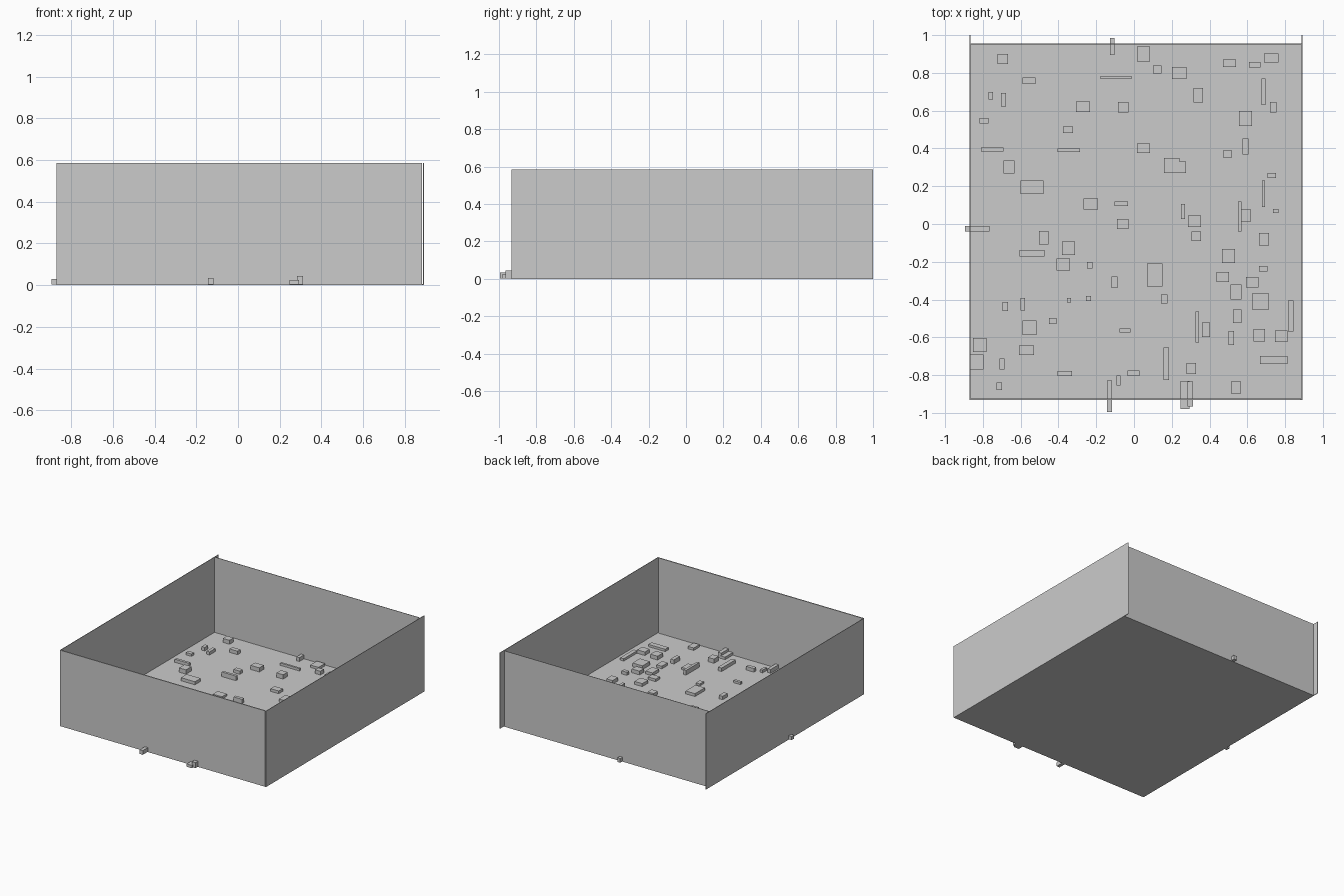
import bpy, random

random.seed(7)


def box(name, x0, x1, y0, y1, z0, z1):
    """Axis-aligned box given by its limits."""
    v = [(x, y, z) for x in (x0, x1) for y in (y0, y1) for z in (z0, z1)]
    f = [(0, 1, 3, 2), (4, 6, 7, 5), (0, 4, 5, 1), (2, 3, 7, 6), (0, 2, 6, 4), (1, 5, 7, 3)]
    me = bpy.data.meshes.new(name)
    me.from_pydata(v, [], f)
    ob = bpy.data.objects.new(name, me)
    bpy.context.collection.objects.link(ob)
    return ob


L, R, F, B, H = -0.87, 0.892, -0.932, 0.955, 0.586
T = 0.004

# Floor and the four thin walls (side walls run past the back wall)
box("floor", L, R, F, B, 0, 0.005)
box("left_wall", L, L + T, F, 1.0, 0, H)
box("right_wall", R - T, R, F, 1.0, 0, H)
box("front_wall", L, R - 0.009, F, F + 0.008, 0, H)
box("back_wall", L, R - 0.009, B - T, B, 0, H)

# Main debris blocks: centre x, centre y, width, depth
blocks = [
    (-.83, -.026, .13, .03), (-.13, -.912, .026, .165), (.27, -.905, .045, .15),
    (.297, -.90, .03, .13), (-.115, .94, .025, .09), (-.817, -.64, .07, .075),
    (-.832, -.73, .07, .08), (.67, -.41, .085, .09), (.74, -.72, .145, .04),
    (.78, -.595, .065, .06), (.83, -.487, .03, .165), (.54, -.865, .05, .07),
    (.17, -.74, .03, .17), (.335, -.545, .02, .165), (-.57, -.668, .08, .05),
    (.11, -.27, .08, .12), (-.54, -.155, .13, .035), (-.477, -.073, .05, .07),
    (-.06, 0, .06, .055), (.32, .015, .07, .06), (.56, .04, .02, .16),
    (.595, .045, .05, .065), (.685, .16, .015, .14), (-.54, .195, .12, .07),
    (.2, .31, .08, .08), (.25, .30, .05, .06), (-.75, .395, .12, .02),
    (-.345, .39, .12, .02), (.05, .4, .07, .05), (.59, .41, .03, .085),
    (-.27, .62, .075, .055), (.685, .7, .02, .14), (.24, .8, .075, .065),
    (.05, .9, .07, .08), (-.095, .775, .165, .016),
]
heights = {1: .035, 2: .025, 3: .045, 0: .03, 4: .035}
for i, (x, y, w, d) in enumerate(blocks):
    top = heights.get(i, random.uniform(.022, .045))
    box("block_%02d" % i, x - w / 2, x + w / 2, y - d / 2, y + d / 2, .003, top)

# Smaller debris scattered over the remaining floor
placed, tries = 0, 0
while placed < 50 and tries < 3000:
    tries += 1
    w, d = random.uniform(.02, .08), random.uniform(.02, .08)
    x, y = random.uniform(-.8, .83), random.uniform(-.86, .9)
    if any(abs(x - b[0]) < (w + b[2]) / 2 + .01 and abs(y - b[1]) < (d + b[3]) / 2 + .01
           for b in blocks):
        continue
    blocks.append((x, y, w, d))
    box("small_block_%02d" % placed, x - w / 2, x + w / 2, y - d / 2, y + d / 2,
        .003, random.uniform(.02, .04))
    placed += 1
